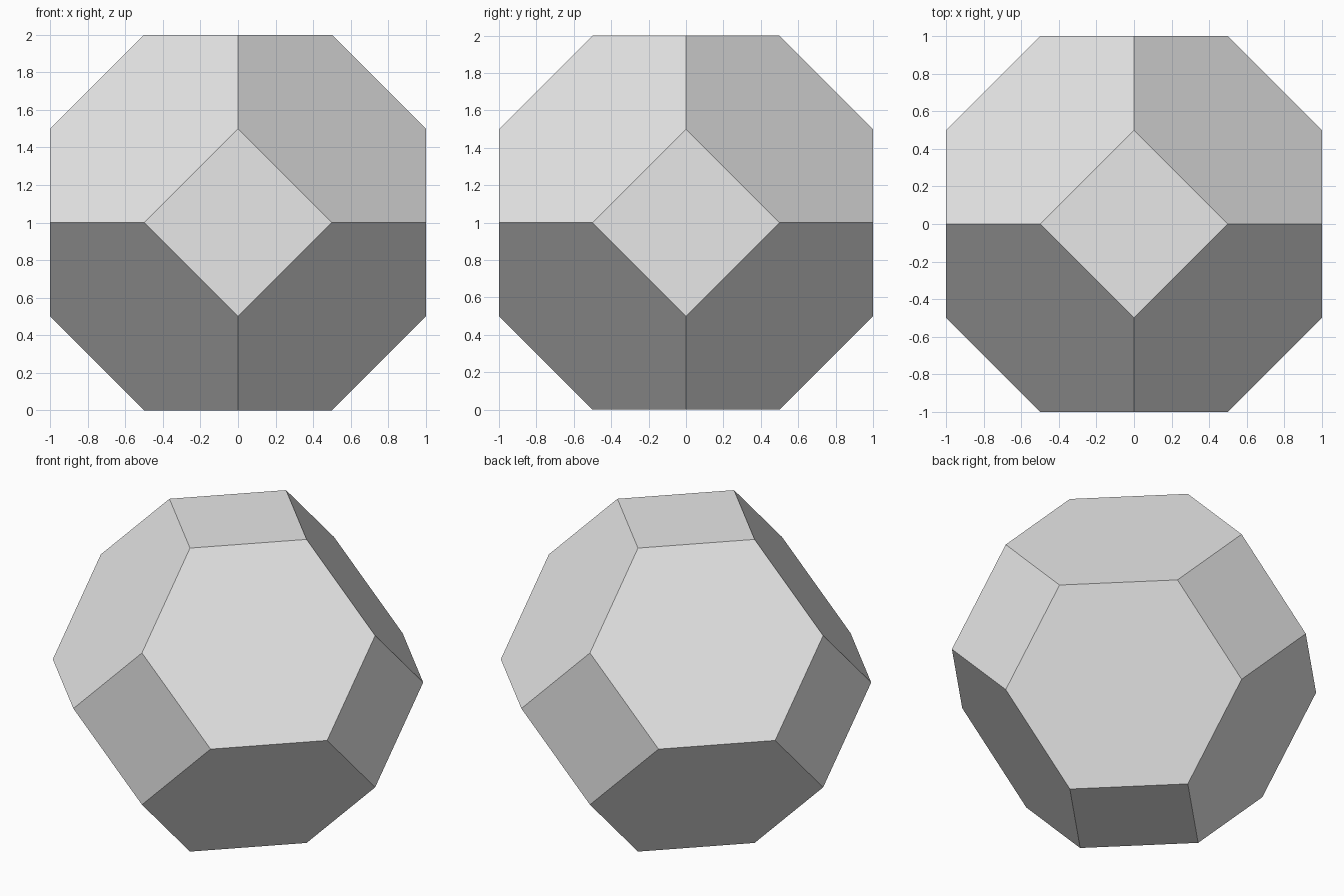
import bpy
import bmesh
import math
from itertools import permutations, product
from mathutils import Vector

cube = bpy.data.objects.get("Cube")
if cube:
    bpy.data.objects.remove(cube, do_unlink=True)

# Plain light grey surface
grey = bpy.data.materials.new("light_grey")
grey.use_nodes = True
colour = (0.8, 0.8, 0.8, 1.0)
grey.diffuse_color = colour
grey.node_tree.nodes["Principled BSDF"].inputs["Base Color"].default_value = colour

# Truncated octahedron: corners are all signed orderings of (0, half, one)
corners = {
    tuple(s * c for s, c in zip(signs, order))
    for order in permutations((0.0, 0.5, 1.0))
    for signs in product((-1, 1), repeat=3)
}
bm = bmesh.new()
for corner in sorted(corners):
    bm.verts.new(Vector(corner) + Vector((0, 0, 1)))
bmesh.ops.convex_hull(bm, input=bm.verts)

# Merge hull triangles into flat squares and hexagons
bmesh.ops.dissolve_limit(bm, angle_limit=math.radians(1), verts=bm.verts, edges=bm.edges)
bmesh.ops.recalc_face_normals(bm, faces=bm.faces)

mesh = bpy.data.meshes.new("truncated_octahedron")
bm.to_mesh(mesh)
bm.free()
mesh.materials.append(grey)
solid = bpy.data.objects.new("truncated_octahedron", mesh)
bpy.context.collection.objects.link(solid)
